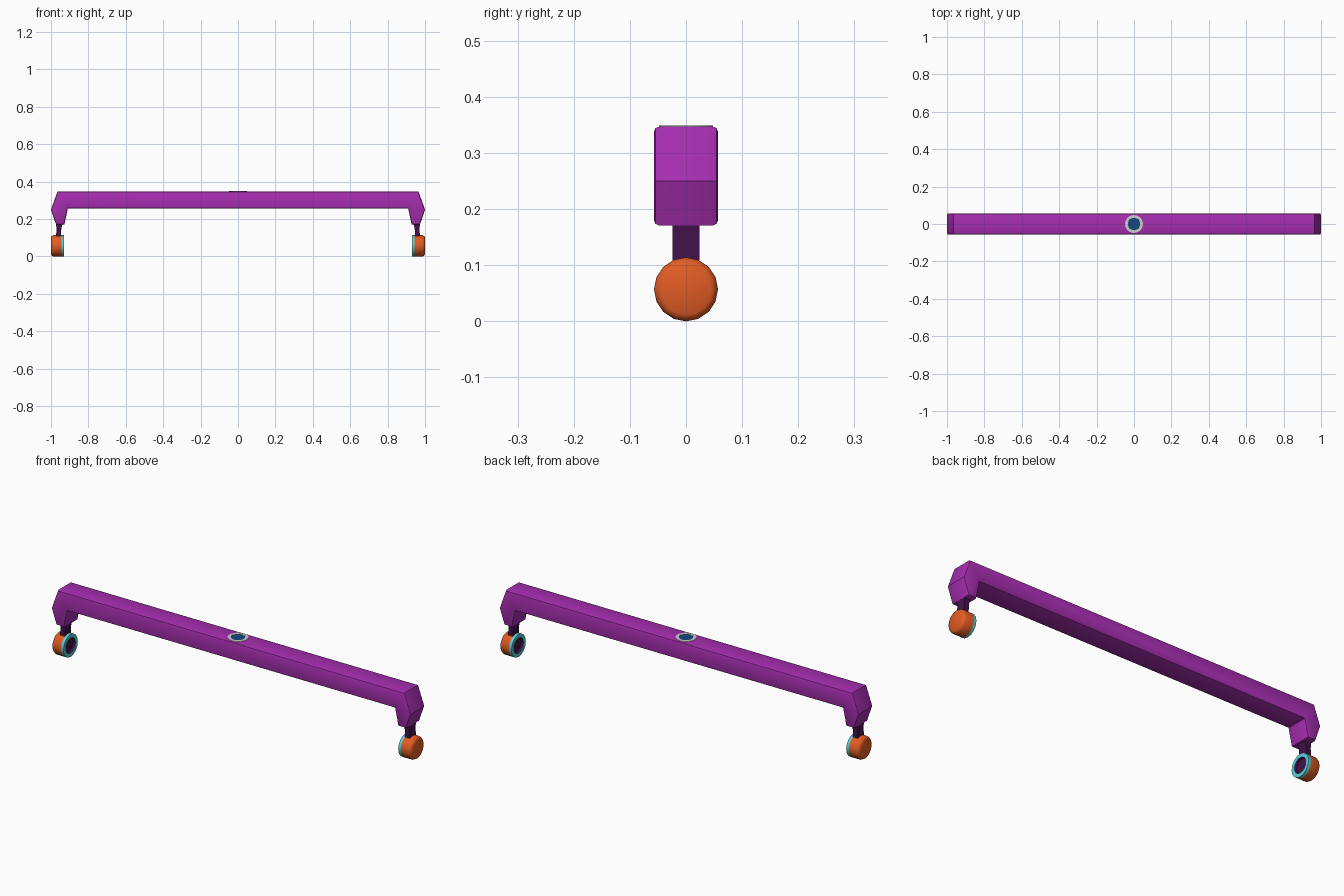
import bpy, bmesh, math

if "Cube" in bpy.data.objects:
    bpy.data.objects.remove(bpy.data.objects["Cube"])

def mat(name, rgb):
    m = bpy.data.materials.new(name)
    lin = [((c / 255 + 0.055) / 1.055) ** 2.4 if c > 10 else c / 255 / 12.92 for c in rgb]
    m.diffuse_color = (*lin, 1)
    m.use_nodes = True
    m.node_tree.nodes["Principled BSDF"].inputs["Base Color"].default_value = m.diffuse_color
    return m

purple = mat("purple", (166, 46, 176))
dark = mat("dark_purple", (68, 17, 74))
orange = mat("orange", (226, 92, 36))
cyan = mat("cyan", (92, 208, 218))
grey = mat("light_grey", (205, 205, 200))
blue = mat("deep_blue", (18, 74, 130))

def finish(name, bm, mats, bevel=0):
    bmesh.ops.recalc_face_normals(bm, faces=bm.faces)
    me = bpy.data.meshes.new(name)
    bm.to_mesh(me)
    bm.free()
    for m in mats:
        me.materials.append(m)
    ob = bpy.data.objects.new(name, me)
    bpy.context.collection.objects.link(ob)
    bpy.ops.object.select_all(action='DESELECT')
    ob.select_set(True)
    bpy.context.view_layer.objects.active = ob
    bpy.ops.object.shade_smooth_by_angle(angle=math.radians(35))
    return ob

def extrude_profile(name, pts, half, m, bevel=0.0):
    """Extrude an x-z outline through y and round the front and back rims."""
    bm = bmesh.new()
    f = bm.faces.new([bm.verts.new((x, -half, z)) for x, z in pts])
    r = bmesh.ops.extrude_face_region(bm, geom=[f])
    for v in r["geom"]:
        if isinstance(v, bmesh.types.BMVert):
            v.co.y = half
    if bevel:
        rim = [e for e in bm.edges if abs(e.verts[0].co.y - e.verts[1].co.y) < 1e-6]
        bmesh.ops.bevel(bm, geom=rim, offset=bevel, segments=2, profile=0.5, affect='EDGES')
    return finish(name, bm, [m])

def lathe(name, rings, place, mats, n=16):
    """rings: (distance along axis, radius, material of the band leading to it)."""
    bm = bmesh.new()
    prev = None
    for d, r, mi in rings:
        ring = [bm.verts.new(place(d, r * math.cos(2 * math.pi * i / n),
                                   r * math.sin(2 * math.pi * i / n))) for i in range(n)]
        if prev is None:
            bm.faces.new(ring).material_index = mi
        else:
            for i in range(n):
                j = (i + 1) % n
                bm.faces.new((prev[i], prev[j], ring[j], ring[i])).material_index = mi
        prev = ring
    bm.faces.new(prev).material_index = rings[-1][2]
    return finish(name, bm, mats)

# Bridge-shaped beam with turned-down ends
half_outline = [(0.965, 0.347), (1.0, 0.25), (0.973, 0.171), (0.928, 0.171), (0.91, 0.257)]
outline = half_outline + [(-x, z) for x, z in reversed(half_outline)]
extrude_profile("beam", outline, 0.057, purple, 0.009)

# Necks and wheels at both ends
for side, label in ((-1, "left"), (1, "right")):
    neck = [(0.937, 0.18), (0.974, 0.18), (0.970, 0.145), (0.975, 0.09), (0.948, 0.09), (0.945, 0.145)]
    extrude_profile(label + "_neck", [(side * x, z) for x, z in neck], 0.024, dark)
    # Orange tyre, cyan inner rim and dark recessed hub
    lathe(label + "_wheel",
          [(1.0, 0.045, 0), (0.996, 0.052, 0), (0.987, 0.057, 0), (0.945, 0.057, 0),
           (0.931, 0.057, 1), (0.931, 0.038, 1), (0.943, 0.036, 2)],
          lambda d, a, b, s=side: (s * d, a, 0.057 + b), [orange, cyan, dark])

# Round badge flush with the top of the beam
lathe("top_disc",
      [(0.343, 0.048, 0), (0.349, 0.048, 0), (0.349, 0.033, 0), (0.3485, 0.0325, 1)],
      lambda d, a, b: (a, b, d), [grey, blue], 24)
